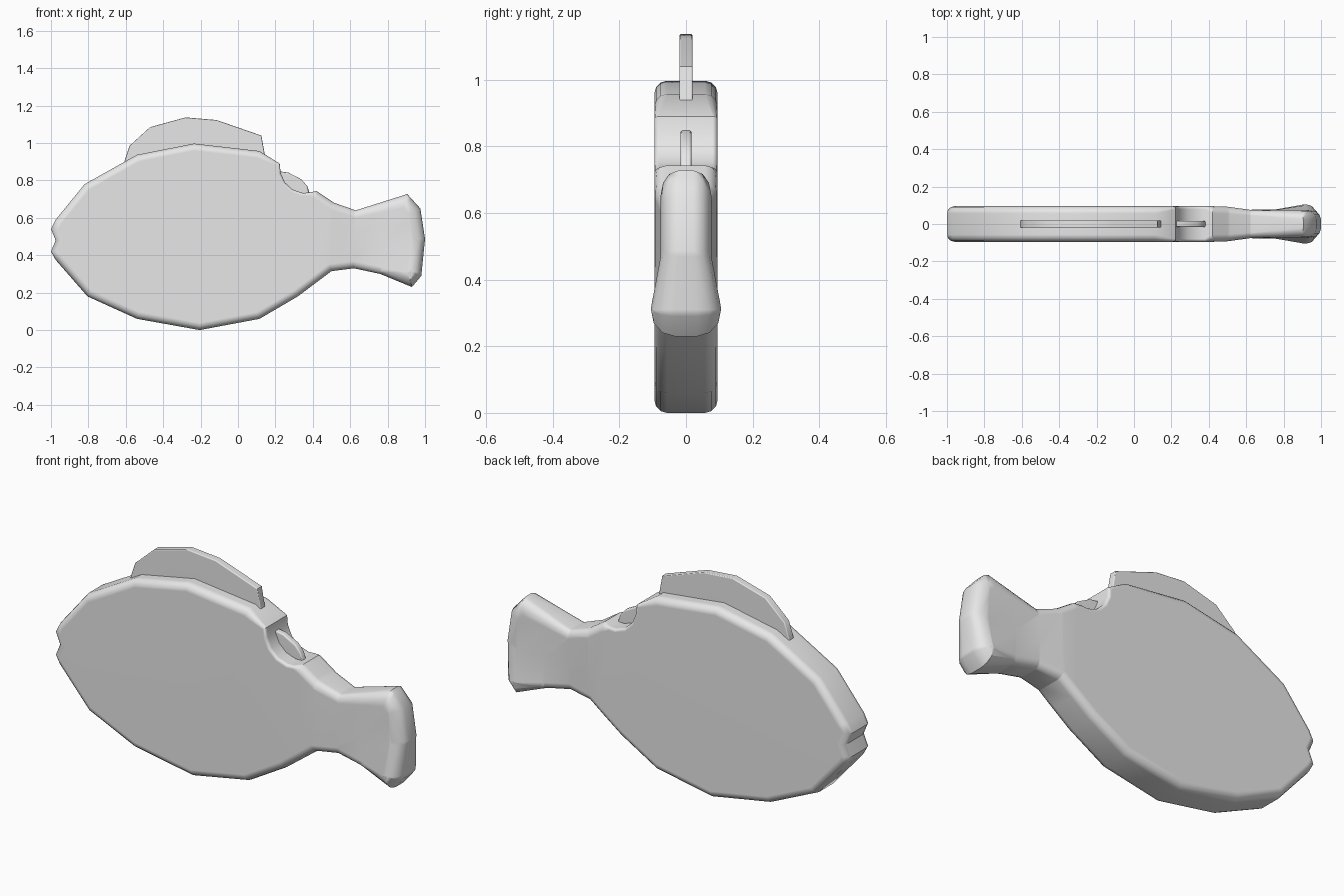
import bpy, bmesh, math
from mathutils import Vector

cube = bpy.data.objects.get("Cube")
if cube:
    bpy.data.objects.remove(cube, do_unlink=True)

grey = bpy.data.materials.new("plain grey")
grey.use_nodes = True
grey.diffuse_color = (0.8, 0.8, 0.8, 1)
grey.node_tree.nodes["Principled BSDF"].inputs["Base Color"].default_value = (0.8, 0.8, 0.8, 1)


def ramp(v, a, b):
    """0 at a, 1 at b, clamped."""
    return min(1, max(0, (v - a) / (b - a)))


def inset(points, widths):
    """Move each corner of a clockwise outline inwards along its mitre."""
    out = []
    n = len(points)
    for i, p in enumerate(points):
        d1 = (p - points[i - 1]).normalized()
        d2 = (points[(i + 1) % n] - p).normalized()
        n1, n2 = Vector((d1.y, -d1.x)), Vector((d2.y, -d2.x))
        out.append(p + (n1 + n2) * widths[i] / (1 + n1.dot(n2)))
    return out


def rounded_slab(outline, half, edge, weight):
    """Extrude an x-z outline along y with rounded rims; weight scales the rim."""
    pts = [Vector(p) for p in outline]
    w = [weight(*p) * edge for p in outline]
    bm = bmesh.new()
    side = []
    for angle in (0, 30, 60, 90):
        a = math.radians(angle)
        ring = inset(pts, [k * (1 - math.cos(a)) for k in w])
        side.append([(p.x, half - k * (1 - math.sin(a)), p.y) for p, k in zip(ring, w)])
    rows = [[(x, -y, z) for x, y, z in r] for r in reversed(side)] + side
    rings = [[bm.verts.new(c) for c in r] for r in rows]
    n = len(pts)
    for a, b in zip(rings, rings[1:]):
        for i in range(n):
            j = (i + 1) % n
            bm.faces.new((a[i], a[j], b[j], b[i]))
    bm.faces.new(rings[0])
    bm.faces.new(rings[-1])
    bmesh.ops.recalc_face_normals(bm, faces=bm.faces)
    return bm


def finish(bm, name, angle=40):
    bmesh.ops.recalc_face_normals(bm, faces=bm.faces)
    mesh = bpy.data.meshes.new(name)
    bm.to_mesh(mesh)
    bm.free()
    mesh.materials.append(grey)
    obj = bpy.data.objects.new(name, mesh)
    bpy.context.collection.objects.link(obj)
    bpy.ops.object.select_all(action='DESELECT')
    obj.select_set(True)
    bpy.context.view_layer.objects.active = obj
    bpy.ops.object.shade_smooth_by_angle(angle=math.radians(angle))
    mod = obj.modifiers.new("Weighted normals", 'WEIGHTED_NORMAL')
    mod.keep_sharp = True
    return obj


# Fish body and tail: mouth, back, notch, tail, belly
body_outline = [
    (-0.975, 0.48), (-1.0, 0.54), (-0.975, 0.59), (-0.82, 0.78), (-0.54, 0.937),
    (-0.235, 0.997), (0.115, 0.957), (0.223, 0.89), (0.228, 0.84), (0.25, 0.79),
    (0.29, 0.752), (0.345, 0.733), (0.38, 0.735), (0.42, 0.743), (0.515, 0.68),
    (0.63, 0.64), (0.905, 0.727), (0.975, 0.65), (1.0, 0.487), (0.98, 0.29),
    (0.93, 0.23), (0.76, 0.30), (0.62, 0.33), (0.50, 0.315), (0.32, 0.18),
    (0.115, 0.06), (-0.205, 0.0), (-0.54, 0.06), (-0.805, 0.18), (-0.975, 0.375),
    (-1.0, 0.42)]


def body_rim(x, z):
    if x > 0.9:
        return 1.7
    return 0.4 if 0.2 < x < 0.4 and z > 0.7 else 1


bm = rounded_slab(body_outline, 0.095, 0.038, body_rim)

# Cut lines that let the tail taper and flare
for x in (0.42, 0.5, 0.62, 0.76, 0.92):
    bmesh.ops.bisect_plane(bm, geom=bm.verts[:] + bm.edges[:] + bm.faces[:],
                           plane_co=(x, 0, 0), plane_no=(1, 0, 0))
for z in (0.47, 0.31):
    faces = [f for f in bm.faces if f.calc_center_median().x > 0.62]
    edges = {e for f in faces for e in f.edges}
    verts = {v for f in faces for v in f.verts}
    bmesh.ops.bisect_plane(bm, geom=list(verts) + list(edges) + faces,
                           plane_co=(0, 0, z), plane_no=(0, 0, 1))
for v in bm.verts:
    taper = 1 - 0.2 * ramp(v.co.x, 0.48, 0.62)
    flare = 0.32 * ramp(v.co.x, 0.74, 0.92) * ramp(v.co.z, 0.47, 0.31)
    v.co.y *= taper + flare
finish(bm, "fish_body")

# Long fin on the back
back_fin = [(-0.61, 0.87), (-0.605, 0.91), (-0.58, 0.985), (-0.47, 1.085), (-0.28, 1.137),
            (-0.115, 1.123), (0.125, 1.04), (0.145, 0.93), (0.1, 0.9), (-0.235, 0.93),
            (-0.54, 0.86)]
finish(rounded_slab(back_fin, 0.02, 0.005, lambda x, z: 1), "back_fin")

# Small fin set in the notch
notch_fin = [(0.21, 0.85), (0.27, 0.842), (0.34, 0.805), (0.37, 0.77), (0.385, 0.725),
             (0.29, 0.735), (0.24, 0.775)]
finish(rounded_slab(notch_fin, 0.017, 0.008, lambda x, z: 1), "notch_fin")
